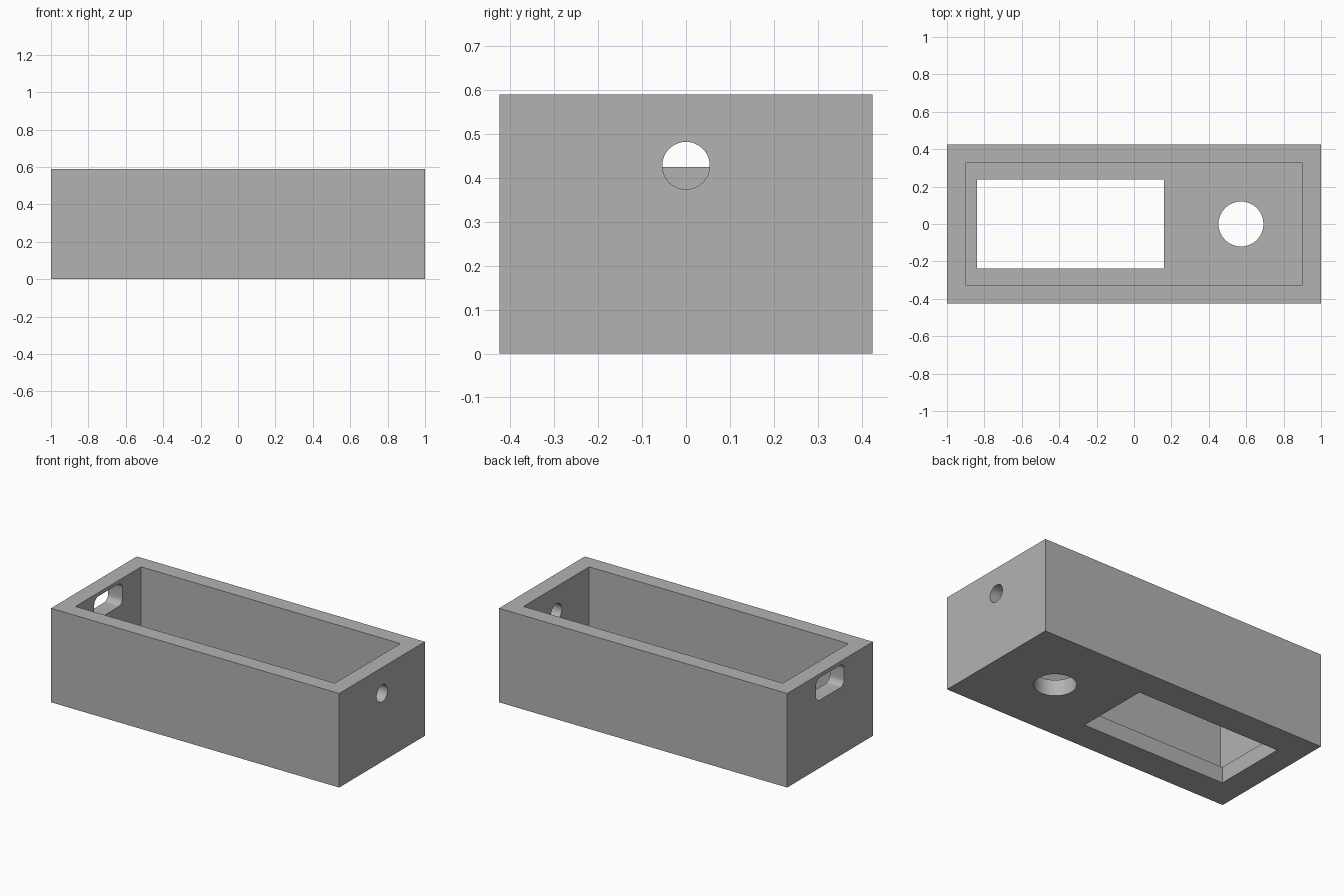
import bpy
import bmesh
import math
from mathutils import Matrix, Vector

default = bpy.data.objects.get("Cube")
if default:
    bpy.data.objects.remove(default, do_unlink=True)

LENGTH, WIDTH, HEIGHT, WALL = 2.0, 0.85, 0.59, 0.1

# Single grey finish
grey = bpy.data.materials.new("matte_grey")
grey.use_nodes = True
colour = (0.45, 0.45, 0.45, 1)
grey.diffuse_color = colour
grey.node_tree.nodes["Principled BSDF"].inputs["Base Color"].default_value = colour


def finish(name, bm):
    mesh = bpy.data.meshes.new(name)
    bm.to_mesh(mesh)
    bm.free()
    mesh.materials.append(grey)
    obj = bpy.data.objects.new(name, mesh)
    bpy.context.collection.objects.link(obj)
    return obj


def block(name, low, high, radius=0):
    """Box between two corners; radius rounds the edges running along x."""
    low, high = Vector(low), Vector(high)
    bm = bmesh.new()
    bmesh.ops.create_cube(bm, size=1)
    bmesh.ops.scale(bm, vec=high - low, verts=bm.verts)
    bmesh.ops.translate(bm, vec=(low + high) / 2, verts=bm.verts)
    if radius:
        along_x = [e for e in bm.edges
                   if abs(e.verts[0].co.x - e.verts[1].co.x) > 0.01]
        bmesh.ops.bevel(bm, geom=along_x, offset=radius, segments=10,
                        profile=0.5, affect='EDGES')
    return finish(name, bm)


def cylinder(name, centre, radius, depth, axis):
    turn = Matrix.Rotation(math.pi / 2, 4, 'Y') if axis == 'X' else Matrix()
    bm = bmesh.new()
    bmesh.ops.create_cone(bm, cap_ends=True, segments=64, radius1=radius,
                          radius2=radius, depth=depth,
                          matrix=Matrix.Translation(centre) @ turn)
    return finish(name, bm)


# Outer body of the enclosure
x, y = LENGTH / 2, WIDTH / 2
body = block("open_enclosure", (-x, -y, 0), (x, y, HEIGHT))

# Cavity, floor openings and end wall openings
cutters = [
    block("cavity", (WALL - x, WALL - y, WALL), (x - WALL, y - WALL, HEIGHT + 0.2)),
    block("floor_window", (-0.84, -0.237, -0.1), (0.16, 0.237, 0.2)),
    cylinder("floor_hole", (0.572, 0, 0.05), 0.12, 0.3, 'Z'),
    cylinder("cable_hole", (x - WALL / 2, 0, 0.428), 0.054, 0.3, 'X'),
    block("end_slot", (-x - 0.1, -0.14, 0.425), (-x + 0.2, 0.14, 0.567), 0.04),
]

bpy.context.view_layer.objects.active = body
for cutter in cutters:
    cutter.hide_render = True
    cut = body.modifiers.new(cutter.name, 'BOOLEAN')
    cut.operation = 'DIFFERENCE'
    cut.solver = 'EXACT'
    cut.object = cutter
    bpy.ops.object.modifier_apply(modifier=cut.name)
    bpy.data.objects.remove(cutter, do_unlink=True)

# Smooth hole walls with crisp rims
bpy.ops.object.select_all(action='DESELECT')
body.select_set(True)
bpy.ops.object.shade_smooth_by_angle(angle=math.radians(30))
